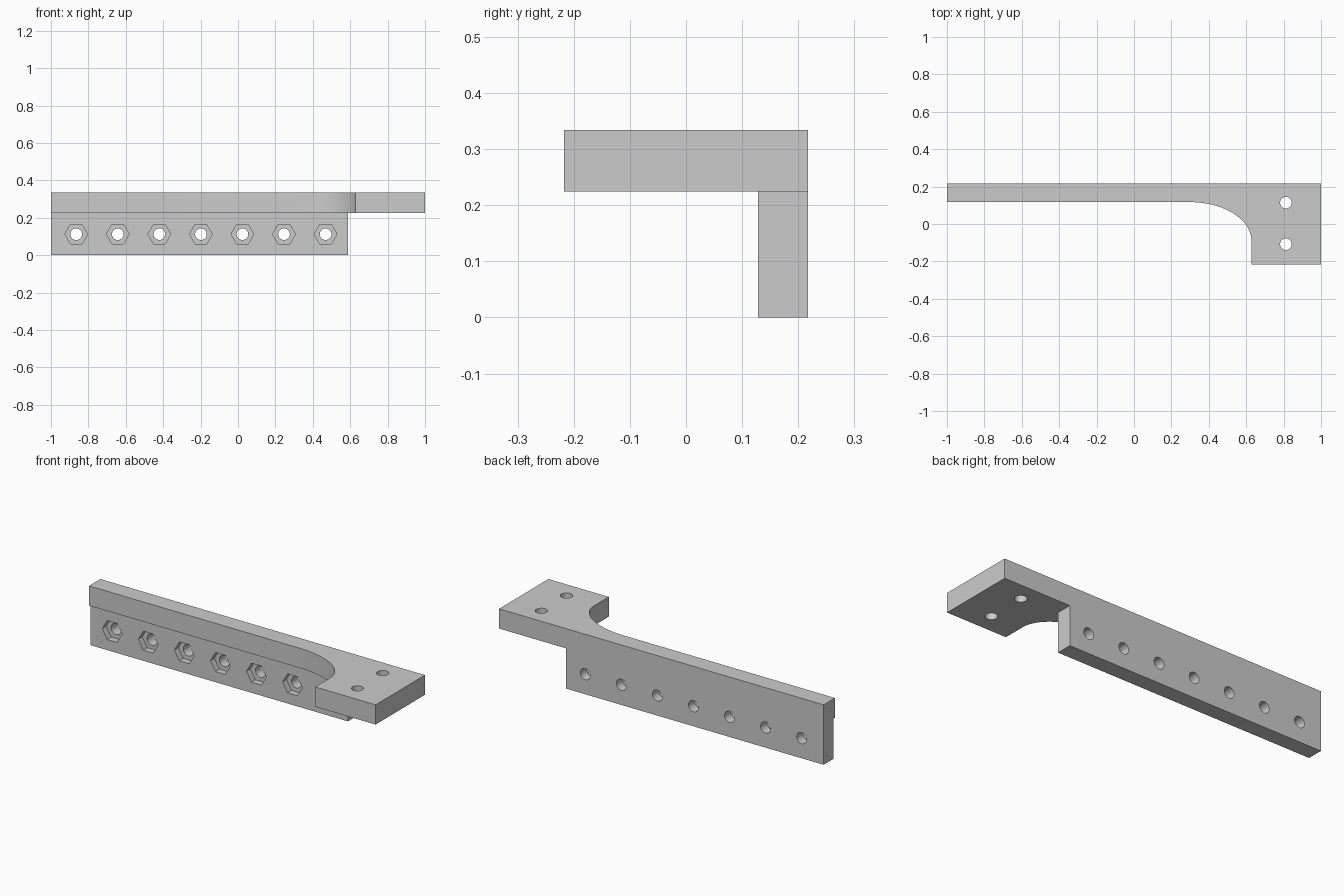
import bpy, bmesh
from math import sin, cos, pi, radians
from mathutils import Matrix

if "Cube" in bpy.data.objects:
    bpy.data.objects.remove(bpy.data.objects["Cube"])


def prism(name, pts, z0, z1):
    """Extrude a flat xy outline from z0 up to z1."""
    bm = bmesh.new()
    face = bm.faces.new([bm.verts.new((x, y, z0)) for x, y in pts])
    ext = bmesh.ops.extrude_face_region(bm, geom=[face])
    verts = [v for v in ext["geom"] if isinstance(v, bmesh.types.BMVert)]
    bmesh.ops.translate(bm, verts=verts, vec=(0, 0, z1 - z0))
    bmesh.ops.recalc_face_normals(bm, faces=bm.faces)
    return to_object(name, bm)


def pins(name, sides, radius, depth, places, rot):
    """One mesh holding a row of identical cutter pins."""
    bm = bmesh.new()
    for p in places:
        bmesh.ops.create_cone(bm, cap_ends=True, segments=sides, radius1=radius,
                              radius2=radius, depth=depth,
                              matrix=Matrix.Translation(p) @ rot)
    ob = to_object(name, bm)
    ob.hide_render = True
    return ob


def to_object(name, bm):
    me = bpy.data.meshes.new(name)
    bm.to_mesh(me)
    bm.free()
    ob = bpy.data.objects.new(name, me)
    bpy.context.collection.objects.link(ob)
    return ob


Y = 0.217            # half depth
TOP, MID = 0.334, 0.224

# Top flange: narrow bar sweeping through an elliptical fillet into the mounting pad
fillet = [(0.30 + 0.328 * sin(a), -0.09 + 0.207 * cos(a))
          for a in (i * pi / 48 for i in range(25))]
outline = [(-1, Y), (-1, 0.117)] + fillet + [(0.628, -Y), (1, -Y), (1, Y)]
bracket = prism("bracket", outline, MID, TOP)

# Hanging wall, overlapping into the flange for a clean union
wall = prism("wall", [(-1, 0.128), (0.588, 0.128), (0.588, Y), (-1, Y)], 0, 0.28)
wall.hide_render = True

# Cutters: wall bolt holes, hexagonal nut pockets, pad holes
along_y = Matrix.Rotation(radians(90), 4, 'X')
hexagon = along_y @ Matrix.Rotation(radians(90), 4, 'Z')
row = [-0.865 + 0.2222 * i for i in range(7)]
bolt_holes = pins("bolt_holes", 32, 0.031, 0.4, [(x, 0.17, 0.112) for x in row], along_y)
nut_pockets = pins("nut_pockets", 6, 0.061, 0.07, [(x, 0.128, 0.112) for x in row], hexagon)
pad_holes = pins("pad_holes", 32, 0.031, 0.4,
                 [(0.812, y, 0.28) for y in (0.114, -0.108)], Matrix())

helpers = [(wall, 'UNION'), (nut_pockets, 'DIFFERENCE'),
           (bolt_holes, 'DIFFERENCE'), (pad_holes, 'DIFFERENCE')]
for ob, op in helpers:
    mod = bracket.modifiers.new(ob.name, 'BOOLEAN')
    mod.object, mod.operation, mod.solver = ob, op, 'EXACT'

# Bake the booleans, drop the helpers, smooth the round walls
bpy.ops.object.select_all(action='DESELECT')
bracket.select_set(True)
bpy.context.view_layer.objects.active = bracket
bpy.ops.object.convert(target='MESH')
for ob, _ in helpers:
    bpy.data.objects.remove(ob)
bm = bmesh.new()
bm.from_mesh(bracket.data)
bmesh.ops.dissolve_limit(bm, angle_limit=radians(0.5), verts=bm.verts, edges=bm.edges)
bm.to_mesh(bracket.data)
bm.free()
bpy.ops.object.shade_smooth_by_angle(angle=radians(30))
